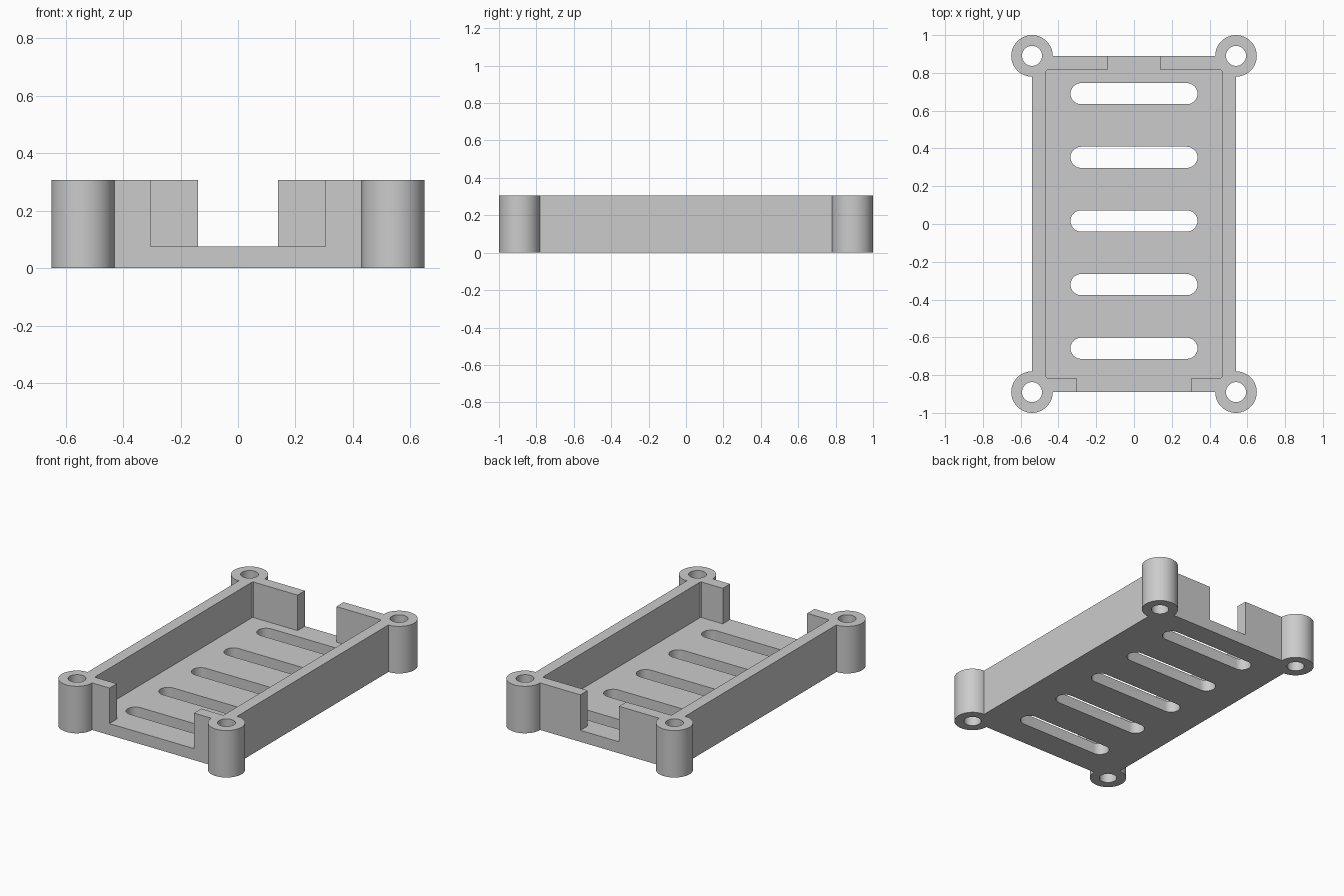
import bpy, bmesh, math

cube = bpy.data.objects.get("Cube")
if cube:
    bpy.data.objects.remove(cube, do_unlink=True)

grey = bpy.data.materials.new("light_grey")
grey.use_nodes = True
grey.diffuse_color = (0.6, 0.6, 0.6, 1)
grey.node_tree.nodes["Principled BSDF"].inputs["Base Color"].default_value = (0.6, 0.6, 0.6, 1)

HX, HY, H = 0.54, 0.89, 0.307      # outer half sizes and height
IX, IY, FLOOR = 0.465, 0.815, 0.075  # cavity half sizes and floor thickness


def prism(name, outline, z0, z1):
    """Extrude a closed counter-clockwise outline from z0 to z1."""
    bm = bmesh.new()
    base = bm.faces.new([bm.verts.new((x, y, z0)) for x, y in outline])
    ext = bmesh.ops.extrude_face_region(bm, geom=[base], use_keep_orig=True)
    for v in ext["geom"]:
        if isinstance(v, bmesh.types.BMVert):
            v.co.z = z1
    bmesh.ops.recalc_face_normals(bm, faces=bm.faces)
    mesh = bpy.data.meshes.new(name)
    bm.to_mesh(mesh)
    bm.free()
    mesh.materials.append(grey)
    ob = bpy.data.objects.new(name, mesh)
    bpy.context.collection.objects.link(ob)
    return ob


def rect(x0, x1, y0, y1):
    return [(x0, y0), (x1, y0), (x1, y1), (x0, y1)]


def arc(cx, cy, r, start, end, n):
    angles = [start + (end - start) * i / n for i in range(n + 1)]
    return [(cx + r * math.cos(a), cy + r * math.sin(a)) for a in angles]


def circle(cx, cy, r, n=64):
    return arc(cx, cy, r, 0, 2 * math.pi, n)[:-1]


def slot(cy, half_length, r):
    q = math.pi / 2
    return (arc(half_length - r, cy, r, -q, q, 16)
            + arc(r - half_length, cy, r, q, 3 * q, 16))


def combine(target, tool, operation):
    """Apply a boolean with the tool, then discard the tool."""
    mod = target.modifiers.new(operation, "BOOLEAN")
    mod.operation = operation
    mod.solver = "EXACT"
    mod.object = tool
    tool.hide_render = True
    bpy.ops.object.select_all(action="DESELECT")
    target.select_set(True)
    bpy.context.view_layer.objects.active = target
    bpy.ops.object.modifier_apply(modifier=mod.name)
    bpy.data.objects.remove(tool, do_unlink=True)


# Open tray
tray = prism("tray_with_mounting_posts", rect(-HX, HX, -HY, HY), 0, H)
combine(tray, prism("cavity", rect(-IX, IX, -IY, IY), FLOOR, 1), "DIFFERENCE")

# Wide opening in the front wall, narrow one in the back wall
combine(tray, prism("front_gap", rect(-0.305, 0.305, -1, -0.76), FLOOR, 1), "DIFFERENCE")
combine(tray, prism("back_gap", rect(-0.14, 0.14, 0.76, 1), FLOOR, 1), "DIFFERENCE")

# Ventilation slots in the floor
for i in range(-2, 3):
    combine(tray, prism("vent", slot(0.016 + 0.337 * i, 0.336, 0.056), -0.1, 0.2), "DIFFERENCE")

# Corner posts with through holes
corners = [(sx * HX, sy * HY) for sx in (-1, 1) for sy in (-1, 1)]
for x, y in corners:
    combine(tray, prism("post", circle(x, y, 0.11), 0, H), "UNION")
for x, y in corners:
    combine(tray, prism("hole", circle(x, y, 0.053, 48), -0.1, 1), "DIFFERENCE")

tray.select_set(True)
bpy.context.view_layer.objects.active = tray
bpy.ops.object.shade_smooth_by_angle(angle=math.radians(30))
